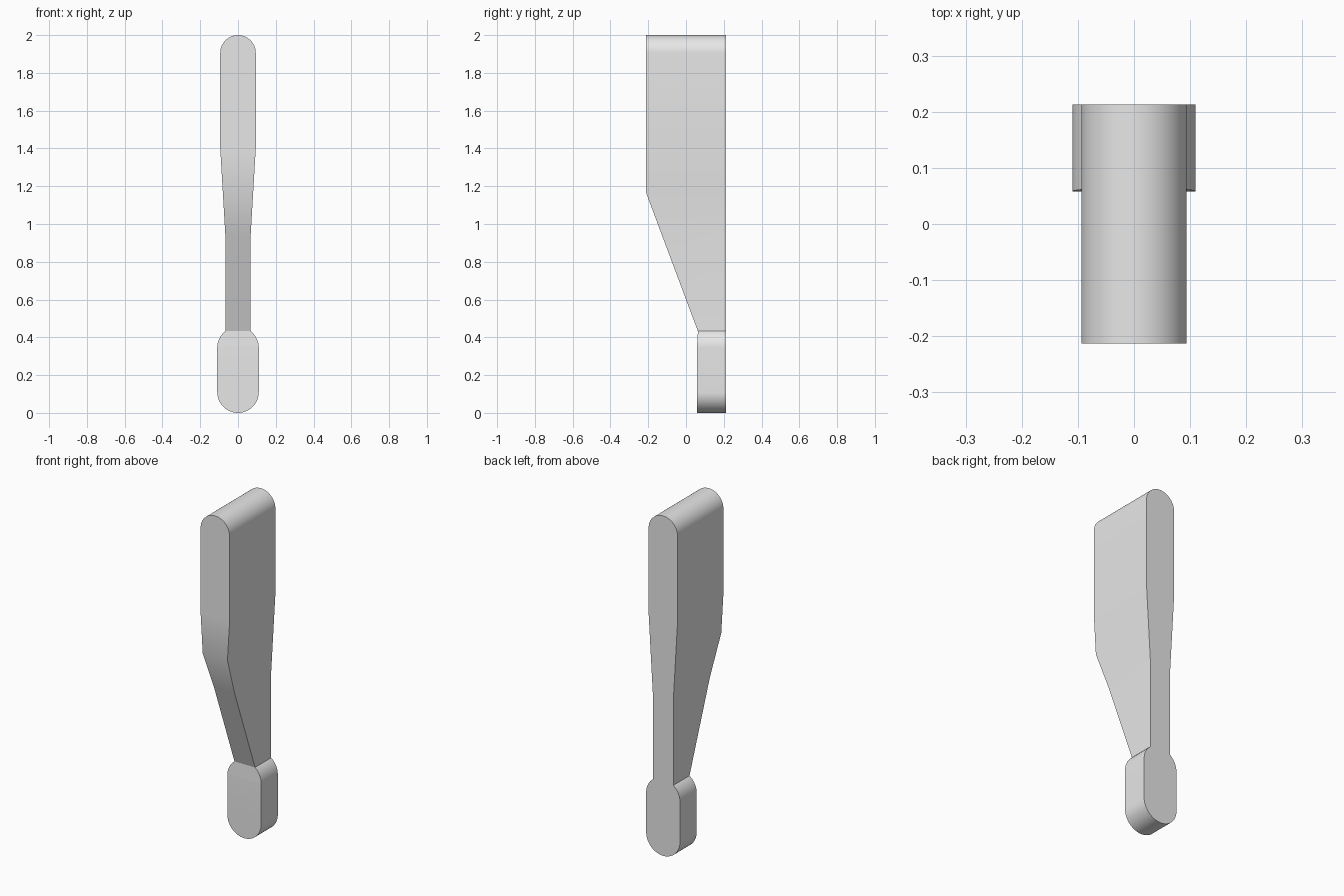
import bpy, bmesh
from math import sin, cos, pi, asin

cube = bpy.data.objects.get("Cube")
if cube:
    bpy.data.objects.remove(cube, do_unlink=True)

BACK = 0.213
FOOT_R, NECK_R, HEAD_R = 0.11, 0.067, 0.094
FOOT_TOP = 0.345
HEAD_TOP = 2 - HEAD_R
NECK_Z = FOOT_TOP + (FOOT_R**2 - NECK_R**2) ** 0.5


def arc(radius, centre, start, end, steps):
    """Half-width and height pairs along a round end."""
    angles = [start + (end - start) * i / steps for i in range(steps + 1)]
    return [(radius * cos(a), centre + radius * sin(a)) for a in angles]


def front_y(z):
    """Front edge of the side profile."""
    pts = [(FOOT_TOP, 0.058), (NECK_Z, 0.063), (1.17, -BACK)]
    if z <= pts[0][0]:
        return pts[0][1]
    for (z0, y0), (z1, y1) in zip(pts, pts[1:]):
        if z <= z1:
            return y0 + (y1 - y0) * (z - z0) / (z1 - z0)
    return -BACK


# Foot, neck, taper and rounded head, from bottom to top
sections = arc(FOOT_R, FOOT_R, -pi / 2, 0, 16)
sections += arc(FOOT_R, FOOT_TOP, 0, asin((NECK_Z - FOOT_TOP) / FOOT_R), 10)
sections += [(NECK_R, 0.94), ((NECK_R + HEAD_R) / 2, 1.17), (HEAD_R, 1.4)]
sections += arc(HEAD_R, HEAD_TOP, 0, pi / 2, 16)

bm = bmesh.new()
rings = []
for w, z in sections:
    y = front_y(z)
    rings.append([bm.verts.new((px, py, z))
                  for px, py in ((-w, y), (w, y), (w, BACK), (-w, BACK))])
for low, high in zip(rings, rings[1:]):
    for i in range(4):
        j = (i + 1) % 4
        bm.faces.new((low[i], low[j], high[j], high[i]))
bmesh.ops.remove_doubles(bm, verts=bm.verts, dist=0.0001)
bmesh.ops.recalc_face_normals(bm, faces=bm.faces)

# Crisp crease where the neck meets the foot
for e in bm.edges:
    if all(abs(v.co.z - NECK_Z) < 0.001 for v in e.verts):
        e.smooth = False

mesh = bpy.data.meshes.new("lever_handle")
bm.to_mesh(mesh)
bm.free()
handle = bpy.data.objects.new("lever_handle", mesh)
bpy.context.collection.objects.link(handle)

grey = bpy.data.materials.new("light_grey")
grey.use_nodes = True
colour = (0.8, 0.8, 0.8, 1)
grey.diffuse_color = colour
grey.node_tree.nodes["Principled BSDF"].inputs["Base Color"].default_value = colour
mesh.materials.append(grey)

bpy.ops.object.select_all(action="DESELECT")
handle.select_set(True)
bpy.context.view_layer.objects.active = handle
bpy.ops.object.shade_smooth_by_angle(angle=pi / 6, keep_sharp_edges=True)
